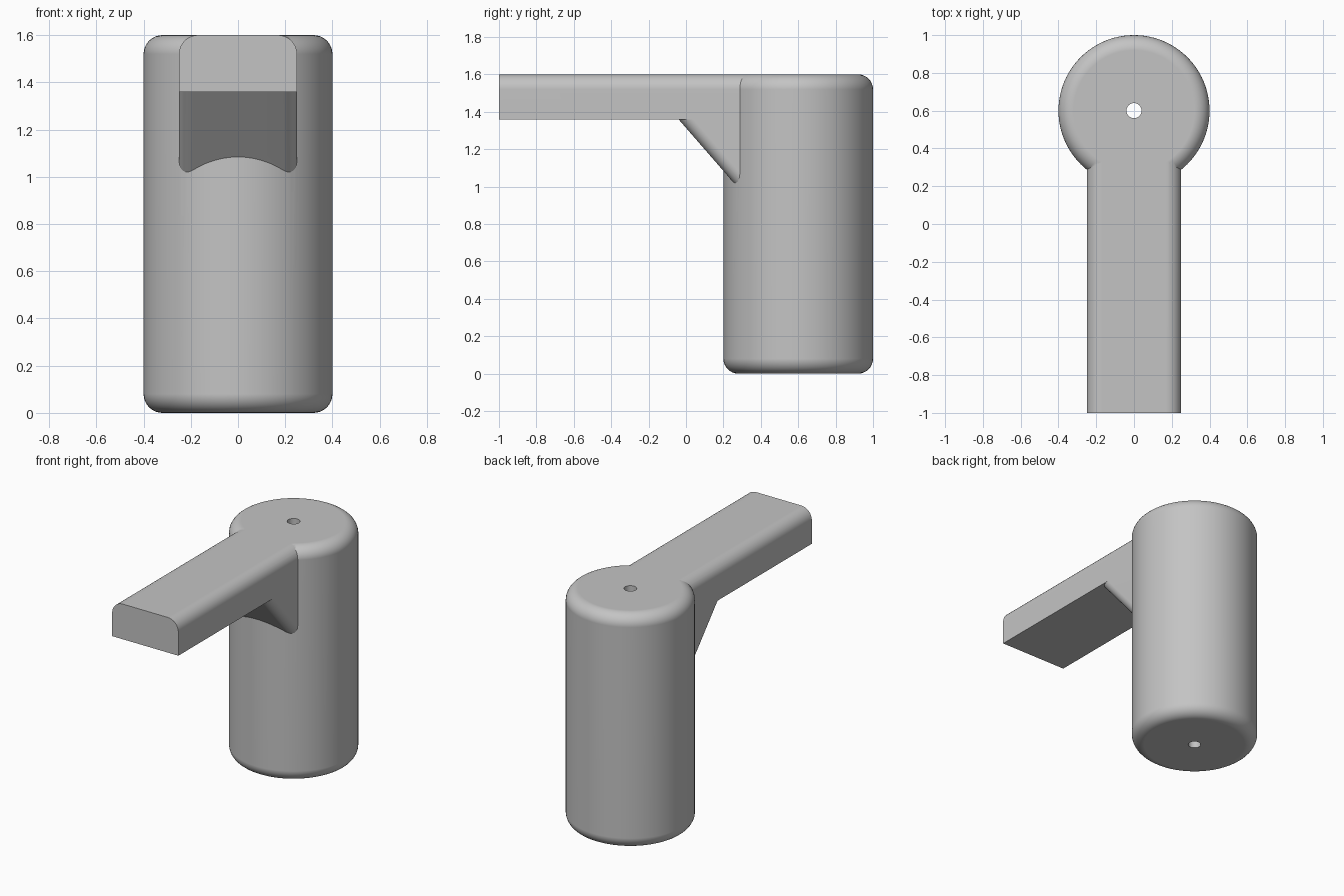
import bpy
import bmesh
from mathutils import Matrix

cube = bpy.data.objects.get("Cube")
if cube:
    bpy.data.objects.remove(cube, do_unlink=True)

grey = bpy.data.materials.new("plain_grey")
grey.use_nodes = True
colour = (0.55, 0.55, 0.55, 1)
grey.diffuse_color = colour
grey.node_tree.nodes["Principled BSDF"].inputs["Base Color"].default_value = colour

AXIS_Y, HEIGHT, HALF_WIDTH, FILLET = 0.6, 1.6, 0.25, 0.08


def make_object(name, bm):
    bmesh.ops.recalc_face_normals(bm, faces=bm.faces)
    mesh = bpy.data.meshes.new(name)
    bm.to_mesh(mesh)
    bm.free()
    mesh.materials.append(grey)
    obj = bpy.data.objects.new(name, mesh)
    bpy.context.collection.objects.link(obj)
    return obj


def round_edges(bm, edges, radius):
    bmesh.ops.bevel(bm, geom=edges, offset=radius, offset_type='OFFSET',
                    segments=8, profile=0.5, affect='EDGES')


def cylinder(name, radius, height, fillet=0, sides=96):
    bm = bmesh.new()
    bmesh.ops.create_cone(bm, cap_ends=True, segments=sides, radius1=radius,
                          radius2=radius, depth=height,
                          matrix=Matrix.Translation((0, AXIS_Y, HEIGHT / 2)))
    if fillet:
        rims = [e for e in bm.edges
                if abs(e.verts[0].co.z - e.verts[1].co.z) < 0.001]
        round_edges(bm, rims, fillet)
    return make_object(name, bm)


def side_prism(name, outline, rounded, radius):
    """Extrude a (y, z) outline across x and round one long face's side edges."""
    bm = bmesh.new()
    rings = [[bm.verts.new((x, y, z)) for y, z in outline]
             for x in (-HALF_WIDTH, HALF_WIDTH)]
    for ring in rings:
        bm.faces.new(ring)
    count = len(outline)
    for i in range(count):
        j = (i + 1) % count
        bm.faces.new((rings[0][i], rings[0][j], rings[1][j], rings[1][i]))
    a, b = rounded
    round_edges(bm, [bm.edges.get((ring[a], ring[b])) for ring in rings], radius)
    return make_object(name, bm)


def combine(target, tool, operation):
    mod = target.modifiers.new(operation.lower(), 'BOOLEAN')
    mod.operation = operation
    mod.solver = 'EXACT'
    mod.object = tool
    bpy.context.view_layer.objects.active = target
    bpy.ops.object.modifier_apply(modifier=mod.name)
    bpy.data.objects.remove(tool, do_unlink=True)


# Upright round body
body = cylinder("post_with_arm", 0.4, HEIGHT, FILLET)

# Sloping brace under the arm, running on into the arm and the body
brace = side_prism("brace", [(-0.127, 1.46), (0.4, 0.854), (0.4, 1.46)], (0, 1), 0.06)

# Flat arm with rounded top edges
arm = side_prism("arm", [(-1, 1.36), (0.5, 1.36), (0.5, HEIGHT), (-1, HEIGHT)],
                 (2, 3), FILLET)

# Join the solid, then drill the bore through it
combine(body, brace, 'UNION')
combine(body, arm, 'UNION')
combine(body, cylinder("bore", 0.04, HEIGHT + 0.2, sides=32), 'DIFFERENCE')

# Smooth fillets, crisp joints
bpy.ops.object.select_all(action='DESELECT')
body.select_set(True)
bpy.context.view_layer.objects.active = body
bpy.ops.object.shade_smooth_by_angle(angle=0.5)
weighted = body.modifiers.new("weighted_normals", 'WEIGHTED_NORMAL')
weighted.keep_sharp = True
